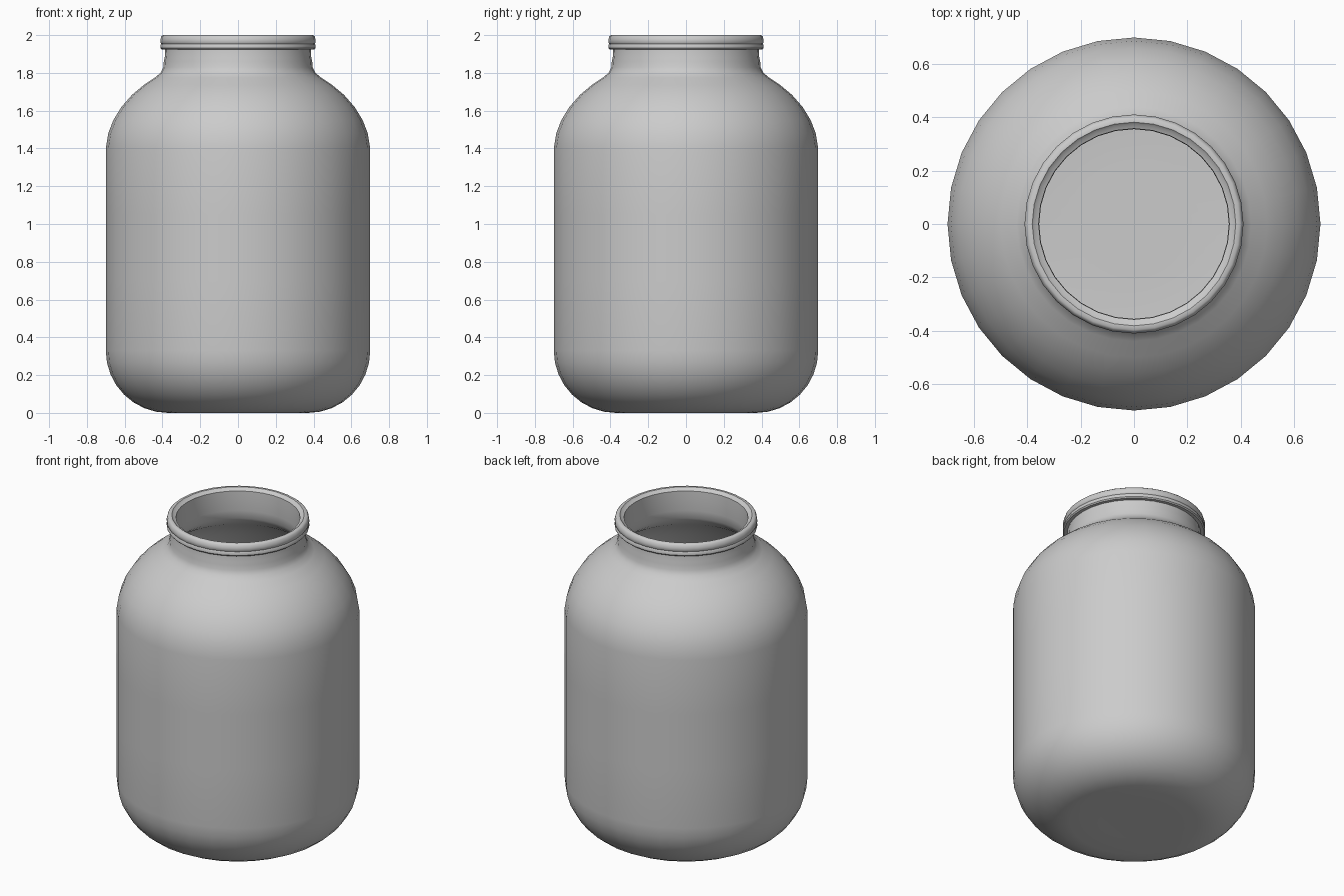
import bpy, bmesh, math

if "Cube" in bpy.data.objects:
    bpy.data.objects.remove(bpy.data.objects["Cube"])

SEGMENTS = 32
WALL = 0.035


def arc(cx, cz, rx, rz, a0, a1, n):
    """Points of an elliptical arc in the profile plane (radius, height)."""
    pts = []
    for i in range(n + 1):
        a = math.radians(a0 + (a1 - a0) * i / n)
        pts.append((cx + rx * math.cos(a), cz + rz * math.sin(a)))
    return pts


def lathe(name, profile):
    """Revolve a profile about z; radius 0 becomes a single pole vertex."""
    bm = bmesh.new()
    rings = []
    for r, z in profile:
        if r < 1e-6:
            rings.append([bm.verts.new((0, 0, z))] * SEGMENTS)
        else:
            rings.append([bm.verts.new((r * math.cos(2 * math.pi * k / SEGMENTS),
                                        r * math.sin(2 * math.pi * k / SEGMENTS), z))
                          for k in range(SEGMENTS)])
    for lo, hi in zip(rings, rings[1:]):
        for k in range(SEGMENTS):
            j = (k + 1) % SEGMENTS
            bm.faces.new(list(dict.fromkeys((lo[k], lo[j], hi[j], hi[k]))))
    bmesh.ops.recalc_face_normals(bm, faces=bm.faces)
    mesh = bpy.data.meshes.new(name)
    bm.to_mesh(mesh)
    bm.free()
    obj = bpy.data.objects.new(name, mesh)
    bpy.context.collection.objects.link(obj)
    bpy.context.view_layer.objects.active = obj
    obj.select_set(True)
    bpy.ops.object.shade_smooth_by_angle(angle=math.radians(40))
    return obj


# Outside: flat base, rounded heel, straight wall, domed shoulder, short neck
outer = [(0, 0.005), (0.2, 0.005)]
outer += arc(0.37, 0.33, 0.33, 0.33, -90, 0, 8)
outer += [(0.70, 0.7), (0.70, 1.05), (0.70, 1.40)]
outer += [(0.687, 1.48), (0.66, 1.55), (0.617, 1.62), (0.56, 1.685),
          (0.50, 1.735), (0.44, 1.775), (0.41, 1.80), (0.395, 1.83),
          (0.393, 1.86), (0.388, 1.88), (0.385, 1.925)]

# Lip: grooved outer band with a rounded top edge
lip = [(0.405, 1.925), (0.411, 1.932), (0.411, 1.948), (0.407, 1.954),
       (0.411, 1.96), (0.411, 1.975), (0.406, 1.993), (0.397, 2.0),
       (0.382, 2.0), (0.374, 1.992), (0.358, 1.985)]

# Inside: neck opening, then the shoulder, wall and floor offset by the wall
inner = [(0.356, 1.93), (0.358, 1.86), (0.362, 1.81), (0.385, 1.775),
         (0.42, 1.745), (0.48, 1.705), (0.54, 1.655), (0.59, 1.60),
         (0.63, 1.53), (0.655, 1.47)]
inner += [(0.70 - WALL, 1.40), (0.70 - WALL, 0.9)]
inner += arc(0.37, 0.33, 0.33 - WALL, 0.33 - WALL, 0, -90, 8)
inner += [(0.2, WALL), (0, WALL)]

# Shift the lowest ring to the ground, leaving the base very slightly recessed
lathe("jar", outer + lip + inner)
